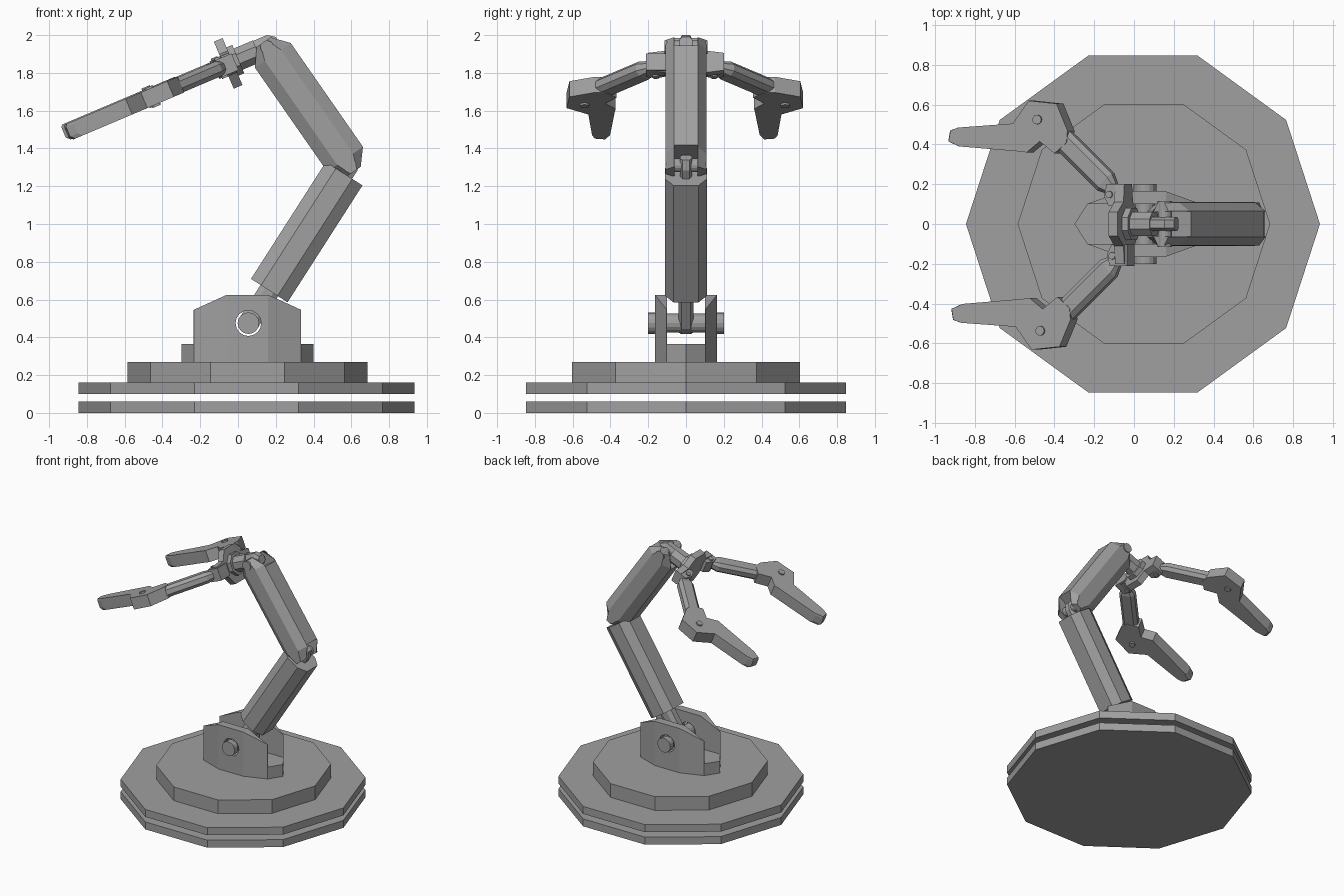
import bpy, bmesh, math
from mathutils import Matrix, Vector

if "Cube" in bpy.data.objects:
    bpy.data.objects.remove(bpy.data.objects["Cube"], do_unlink=True)

grey = bpy.data.materials.new("plain grey")
grey.use_nodes = True
tone = (0.35, 0.35, 0.35, 1)
grey.diffuse_color = tone
grey.node_tree.nodes["Principled BSDF"].inputs["Base Color"].default_value = tone


def frame(origin, axis):
    """Local z along axis, local x along world y where possible."""
    z = Vector(axis).normalized()
    x = Vector((1, 0, 0)) if abs(z.y) > 0.9 else Vector((0, 1, 0))
    m = Matrix((x, z.cross(x), z)).transposed().to_4x4()
    m.translation = origin
    return m


def loft(name, rings, m):
    bm = bmesh.new()
    rows = [[bm.verts.new(m @ Vector(p)) for p in ring] for ring in rings]
    n = len(rows[0])
    for a, b in zip(rows, rows[1:]):
        for i in range(n):
            j = (i + 1) % n
            bm.faces.new((a[i], a[j], b[j], b[i]))
    bm.faces.new(rows[0])
    bm.faces.new(rows[-1])
    bmesh.ops.recalc_face_normals(bm, faces=bm.faces)
    mesh = bpy.data.meshes.new(name)
    bm.to_mesh(mesh)
    bm.free()
    mesh.materials.append(grey)
    ob = bpy.data.objects.new(name, mesh)
    bpy.context.scene.collection.objects.link(ob)
    return ob


def prism(name, pts, z0, z1, m):
    return loft(name, [[(x, y, z) for x, y in pts] for z in (z0, z1)], m)


def ngon(n, rx, ry=None, turn=0):
    ry = ry or rx
    angles = [2 * math.pi * (i + turn) / n for i in range(n)]
    return [(rx * math.cos(a), ry * math.sin(a)) for a in angles]


def rect(hx, hy):
    return [(-hx, -hy), (hx, -hy), (hx, hy), (-hx, hy)]


def octagon(hx, hy):
    """Rectangle with cut corners."""
    c, d = 0.6 * hx, 0.45 * hy
    return [(c, -hy), (hx, -d), (hx, d), (c, hy),
            (-c, hy), (-hx, d), (-hx, -d), (-c, -hy)]


def oct_loft(name, sections, m):
    return loft(name, [[(x, y, z) for x, y in octagon(hx, hy)]
                       for z, hx, hy in sections], m)


def cut(ob, cutters):
    for c in cutters:
        c.hide_render = True
        mod = ob.modifiers.new("cut", "BOOLEAN")
        mod.operation, mod.solver, mod.object = "DIFFERENCE", "EXACT", c
        bpy.context.view_layer.objects.active = ob
        bpy.ops.object.modifier_apply(modifier=mod.name)
        bpy.data.objects.remove(c, do_unlink=True)


def pin(name, centre, radius, half):
    return prism(name, ngon(16, radius), -half, half, frame(centre, (0, 1, 0)))


# Stacked ten-sided base
floor = Matrix.Translation((0.045, 0, 0))
prism("base_lower_disc", ngon(10, 0.89), 0, 0.06, floor)
prism("base_upper_disc", ngon(10, 0.89), 0.1, 0.16, floor)
prism("turntable", ngon(10, 0.635), 0.16, 0.27, Matrix.Translation((0.05, 0, 0)))

# Bracket with a channel, sloped shoulders and a pin hole
base_pin = Vector((0.055, 0, 0.475))
mid = Matrix.Translation((0.05, 0, 0))
bracket = prism("bracket", ngon(10, 0.35, 0.1735), 0.27, 0.625, mid)
top = frame((0.05, 0, 0.625), (0, 1, 0))
cutters = [prism("channel_cutter", rect(0.6, 0.1), 0.365, 0.8, mid),
           pin("hole_cutter", base_pin, 0.068, 0.4)]
for s in (-1, 1):
    wedge = [(s * 0.11, 0), (s * 0.45, 0.155), (s * 0.45, -0.1), (s * 0.11, -0.1)]
    cutters.append(prism("shoulder_cutter", wedge, -0.4, 0.4, top))
cut(bracket, cutters)
pin("base_shaft", base_pin, 0.05, 0.17)
for s in (-1, 1):
    pin("base_bolt_head", base_pin + Vector((0, s * 0.18, 0)), 0.057, 0.022)

# Lower arm: sleeve with a tongue at each end
elbow = Vector((0.59, 0, 1.31))
wrist = Vector((0.155, 0, 1.935))
low = frame(base_pin, elbow - base_pin)
reach = (elbow - base_pin).length
oct_loft("lower_arm", [(0.205, 0.111, 0.115), (0.94, 0.111, 0.115)], low)
oct_loft("lower_tongue", [(-0.05, 0.04, 0.03), (0, 0.04, 0.055), (0.22, 0.04, 0.055)], low)
oct_loft("elbow_tongue", [(0.92, 0.032, 0.05), (reach, 0.032, 0.05),
                          (reach + 0.05, 0.032, 0.025)], low)
pin("elbow_pin", elbow, 0.036, 0.108)

# Upper arm: sleeve forked at both ends
up = frame(elbow, wrist - elbow)
upper = oct_loft("upper_arm", [(-0.04, 0.108, 0.045), (0.04, 0.108, 0.115),
                               (0.71, 0.108, 0.115), (0.795, 0.108, 0.045)], up)
cut(upper, [prism("fork_cutter", rect(0.062, 0.3), a, b, up)
            for a, b in ((-0.2, 0.052), (0.695, 1))])
pin("wrist_pin", wrist, 0.036, 0.115)

# Wrist and palm, running along the hand axis
hand_dir = Vector((-0.92, 0, -0.39)).normalized()
hand_origin = Vector((-0.1, 0, 1.83))
hand = frame(hand_origin, hand_dir)
oct_loft("wrist_tongue", [(-0.34, 0.035, 0.03), (-0.3, 0.035, 0.058),
                          (-0.18, 0.035, 0.058)], hand)
prism("wrist_block", ngon(8, 0.066, turn=0.5), -0.22, -0.07, hand)
prism("wrist_flange", ngon(8, 0.088, turn=0.5), -0.11, -0.075, hand)
quarter = [(0.2, 0.05), (0.11, 0.062), (0.06, 0.135)]
half = quarter + [(-x, y) for x, y in reversed(quarter)]
prism("palm", half + [(-x, -y) for x, y in half], -0.077, -0.027, hand)

# Two claw fingers lying in the hand plane
up_dir = Vector((-0.39, 0, 0.92)).normalized()
claw = [(0.448, 0.62), (0.296, 0.605), (0.236, 0.47), (0.241, 0.41),
        (0.307, 0.355), (0.388, 0.415), (0.459, 0.36), (0.502, 0.365),
        (0.834, 0.39), (0.893, 0.415), (0.883, 0.47), (0.839, 0.485),
        (0.535, 0.505)]
for side, name in ((1, "left"), (-1, "right")):
    shift = Vector((0, 0, 0)) if side > 0 else Vector((0.015, -0.012, 0))
    out = Vector((0, side, 0))
    plane = Matrix((hand_dir, out, up_dir)).transposed().to_4x4()
    plane.translation = hand_origin + shift
    lug = [(-0.075, 0.09), (0.01, 0.09), (0.035, 0.14), (0.02, 0.2), (-0.075, 0.2)]
    prism(name + "_knuckle_lug", lug, -0.048, 0.048, plane)
    prism(name + "_knuckle_pin", [(x + 0.005, y + 0.148) for x, y in ngon(12, 0.018)],
          -0.058, 0.058, plane)
    start, end = plane @ Vector((0.0, 0.17, 0)), plane @ Vector((0.31, 0.455, 0))
    along = (end - start).normalized()
    across = up_dir.cross(along)
    link = Matrix((across, up_dir, along)).transposed().to_4x4()
    link.translation = start
    length = (end - start).length
    oct_loft(name + "_finger_link", [(0, 0.03, 0.03), (0.06, 0.058, 0.042),
                                     (length, 0.058, 0.042)], link)
    # Claw edges are slightly pulled in on both broad sides at the tip
    rings = []
    for z, pull in ((-0.045, 0.02), (-0.025, 0), (0.03, 0), (0.045, 0.008)):
        rings.append([(x - (pull if x > 0.8 else 0), y, z) for x, y in claw])
    loft(name + "_claw", rings, plane)
    prism(name + "_claw_pin", [(x + 0.399, y + 0.525) for x, y in ngon(12, 0.024)],
          -0.056, 0.056, plane)
